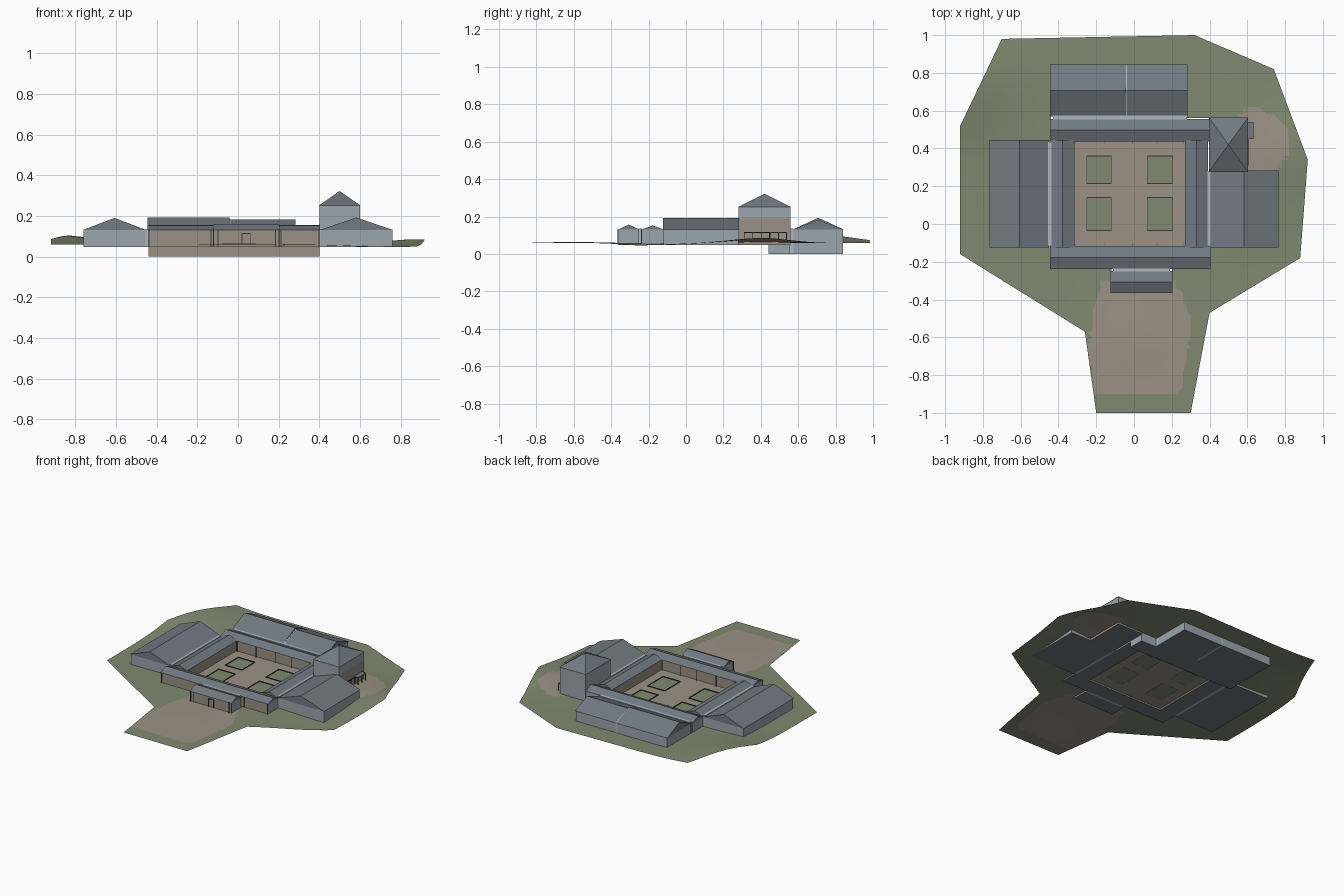
import bpy, bmesh, math

if "Cube" in bpy.data.objects:
    bpy.data.objects.remove(bpy.data.objects["Cube"], do_unlink=True)


def material(name, rgb):
    m = bpy.data.materials.new(name)
    m.use_nodes = True
    m.diffuse_color = (*rgb, 1)
    m.node_tree.nodes["Principled BSDF"].inputs["Base Color"].default_value = (*rgb, 1)
    return m


ROOF = material("slate roof", (0.165, 0.195, 0.225))
WALL = material("pale blue wall", (0.33, 0.38, 0.43))
TAN = material("tan stone", (0.33, 0.285, 0.235))
GRASS = material("dull green grass", (0.215, 0.255, 0.16))
LIGHT = material("light gutter", (0.42, 0.47, 0.52))
DARK = material("dark trim", (0.04, 0.042, 0.045))


def finish(name, bm, mats):
    me = bpy.data.meshes.new(name)
    bm.to_mesh(me)
    bm.free()
    for m in mats:
        me.materials.append(m)
    ob = bpy.data.objects.new(name, me)
    bpy.context.collection.objects.link(ob)
    return ob


def block(name, x0, x1, y0, y1, z0, z1, mats, rule=None):
    """Box whose faces take a material index from rule(normal)."""
    bm = bmesh.new()
    bmesh.ops.create_cube(bm, size=1)
    for v in bm.verts:
        v.co.x = x1 if v.co.x > 0 else x0
        v.co.y = y1 if v.co.y > 0 else y0
        v.co.z = z1 if v.co.z > 0 else z0
    bm.normal_update()
    for f in bm.faces:
        f.material_index = rule(f.normal) if rule else 0
    return finish(name, bm, mats)


def gable(name, x0, x1, y0, y1, z0, z1, axis, mat):
    """Triangular prism with its ridge along the axis."""
    bm = bmesh.new()
    if axis == "x":
        ym = (y0 + y1) / 2
        ends = [[(x, y0, z0), (x, ym, z1), (x, y1, z0)] for x in (x0, x1)]
    else:
        xm = (x0 + x1) / 2
        ends = [[(x0, y, z0), (xm, y, z1), (x1, y, z0)] for y in (y0, y1)]
    a, b = [[bm.verts.new(p) for p in e] for e in ends]
    bm.faces.new(a)
    bm.faces.new(b)
    for i in range(3):
        j = (i + 1) % 3
        bm.faces.new((a[i], a[j], b[j], b[i]))
    bmesh.ops.recalc_face_normals(bm, faces=bm.faces)
    return finish(name, bm, [mat])


EAVE, BASE, GROUND = 0.13, 0.048, 0.058


def building(name, x0, x1, y0, y1, ridge, axis, base=BASE, tan=()):
    """Walls with a slate underside, tan on the listed sides, and a gable roof."""
    def rule(n):
        if n.z < -0.5:
            return 1
        side = "E" if n.x > .5 else "W" if n.x < -.5 else "N" if n.y > .5 else "S"
        return 2 if side in tan and abs(n.z) < .5 else 0
    block(name + "_walls", x0, x1, y0, y1, base, EAVE, [WALL, ROOF, TAN], rule)
    gable(name + "_roof", x0 - .004, x1 + .004, y0 - .004, y1 + .004,
          EAVE, ridge, axis, ROOF)


# Wings and the four ranges around the courtyard
building("west_wing", -.76, -.455, -.12, .44, .19, "y")
building("east_wing", .405, .76, -.12, .28, .192, "y")
building("west_range", -.437, -.32, -.12, .44, .155, "y", tan="E")
building("east_range", .275, .388, -.12, .44, .155, "y", tan="W")
building("south_range", -.44, .4, -.235, -.12, .152, "x", tan="NS")
building("north_range", -.44, .4, .44, .553, .155, "x", 0, "S")
building("entrance_hall", -.12, .2, -.36, -.252, .157, "x", tan="S")
building("back_hall_west", -.44, -.047, .574, .84, .193, "x", 0)
building("back_hall_east", -.032, .28, .574, .84, .183, "x", 0)

# Pale joints between neighbouring buildings
gable("hall_joint_roof", -.043, -.036, .57, .844, EAVE, .184, "x", LIGHT)
block("hall_joint_wall", -.047, -.032, .58, .838, 0, EAVE, [LIGHT])
block("north_gutter", -.43, .28, .553, .574, 0, .136, [LIGHT, ROOF],
      lambda n: int(n.z < -.5))
block("west_gutter", -.455, -.437, -.115, .435, BASE, .136, [LIGHT])
block("east_gutter", .388, .405, -.115, .28, BASE, .136, [LIGHT])
block("entrance_gutter", -.11, .19, -.252, -.235, BASE, .136, [LIGHT])

# Tower with a stone-faced lower east side
block("tower_lower_wall", .4, .6, .28, .56, BASE, .19, [WALL, ROOF, TAN],
      lambda n: 1 if n.z < -.5 else 2 if n.x > .5 else 0)
block("tower_upper_wall", .4, .6, .28, .56, .19, .25, [WALL])
bm = bmesh.new()
ring = [bm.verts.new(p) for p in ((.396, .276, .25), (.604, .276, .25),
                                  (.604, .564, .25), (.396, .564, .25))]
tip = bm.verts.new((.5, .42, .322))
for i in range(4):
    bm.faces.new((ring[i], ring[(i + 1) % 4], tip))
bm.faces.new(ring[::-1])
finish("tower_roof", bm, [ROOF])

# Porch and railing beside the tower
block("porch_roof", .6, .632, .45, .54, .112, .118, [ROOF])
for i, y in enumerate((.453, .495, .537)):
    block(f"porch_post_{i}", .626, .631, y - .002, y + .002, .065, .112, [DARK])
block("railing_bar", .606, .61, .31, .45, .113, .117, [DARK])
for i in range(4):
    y = .312 + i * .045
    block(f"railing_post_{i}", .606, .61, y - .002, y + .002, .065, .113, [DARK])

# Front door and slim columns
for i, x in enumerate((.018, .058)):
    block(f"door_jamb_{i}", x, x + .004, -.364, -.36, GROUND, .115, [DARK])
block("door_lintel", .018, .062, -.364, -.36, .112, .116, [DARK])
for i, x in enumerate((-.122, -.1, .182, .2)):
    block(f"entrance_column_{i}", x, x + .004, -.366, -.362, .05, EAVE, [DARK])
for i, x in enumerate((-.44, -.135, .21, .395)):
    block(f"front_column_{i}", x, x + .005, -.24, -.235, .05, EAVE, [DARK])
for i, x in enumerate((-.31, -.16, -.01, .12, .262)):
    for side, y in (("south", -.112), ("north", .428)):
        block(f"court_column_{side}_{i}", x, x + .004, y, y + .004,
              GROUND, EAVE, [DARK])

# Planting beds with thin kerbs
BEDS = [(x0, x1, y0, y1) for x0, x1 in ((-.25, -.12), (.07, .205))
        for y0, y1 in ((-.035, .14), (.215, .36))]
for i, (x0, x1, y0, y1) in enumerate(BEDS):
    for j, x in enumerate((x0, x1)):
        block(f"kerb_side_{i}_{j}", x - .002, x + .002, y0, y1, GROUND, .063, [DARK])
    for j, y in enumerate((y0, y1)):
        block(f"kerb_end_{i}_{j}", x0, x1, y - .002, y + .002, GROUND, .063, [DARK])

# Ground: outline cut into a fine mesh, opened under the buildings
OUTLINE = [(-.7, .98), (-.92, .52), (-.92, -.16), (-.26, -.57), (-.2, -1), (.3, -1),
           (.4, -.47), (.88, -.18), (.92, .34), (.74, .82), (.32, 1)]
FOOTPRINTS = [(-.76, -.45, -.12, .44), (-.45, -.32, -.12, .44), (.275, .4, -.12, .44),
              (-.44, .4, -.235, -.12), (-.44, .4, .44, .56), (-.12, .2, -.36, -.235),
              (-.44, .28, .56, .84), (.4, .76, -.12, .28), (.4, .6, .28, .56)]


def inside(x, y, r):
    return r[0] < x < r[1] and r[2] < y < r[3]


def bump(x, y, cx, cy, r):
    return math.exp(-((x - cx) ** 2 + (y - cy) ** 2) / r ** 2)


def height(x, y):
    if inside(x, y, (-.33, .28, -.13, .45)):
        return GROUND
    return (GROUND + .05 * bump(x, y, -.92, .75, .3) + .027 * bump(x, y, .88, .4, .22)
            - .012 * bump(x, y, .75, -.25, .25) + .006 * bump(x, y, 0, -.6, .2))


def is_stone(x, y):
    if any(inside(x, y, b) for b in BEDS):
        return False
    court = inside(x, y, (-.33, .28, -.13, .45))
    path = -.9 < y < -.3 and -.22 - .15 * max(0, -.5 - y) * (y > -.75) \
        + .25 * max(0, y + .5) < x < .3 - .2 * max(0, -.6 - y) - .4 * max(0, y + .5)
    yard = bump(x, y, .64, .43, .18) > .37 and x > .56
    return court or path or yard


bm = bmesh.new()
bm.faces.new([bm.verts.new((x, y, 0)) for x, y in OUTLINE])
bmesh.ops.triangulate(bm, faces=bm.faces[:])
rects = FOOTPRINTS + BEDS
grid = [-.98 + .04 * i for i in range(50)]
for axis, lo in ((0, 0), (1, 2)):
    normal = (1, 0, 0) if axis == 0 else (0, 1, 0)
    cuts = {round(r[k], 3) for r in rects for k in (lo, lo + 1)}
    cuts |= {round(g, 3) for g in grid}
    for c in sorted(cuts):
        bmesh.ops.bisect_plane(bm, geom=bm.verts[:] + bm.edges[:] + bm.faces[:],
                               plane_co=[c * n for n in normal], plane_no=normal)
holes = []
for f in bm.faces:
    c = f.calc_center_median()
    if any(inside(c.x, c.y, r) for r in FOOTPRINTS):
        holes.append(f)
bmesh.ops.delete(bm, geom=holes, context="FACES")
bmesh.ops.triangulate(bm, faces=bm.faces[:])
bm.normal_update()
for f in bm.faces:
    c = f.calc_center_median()
    f.material_index = int(is_stone(c.x, c.y))
    if f.normal.z < 0:
        f.normal_flip()
for v in bm.verts:
    v.co.z = height(v.co.x, v.co.y)
finish("ground", bm, [GRASS, TAN])
